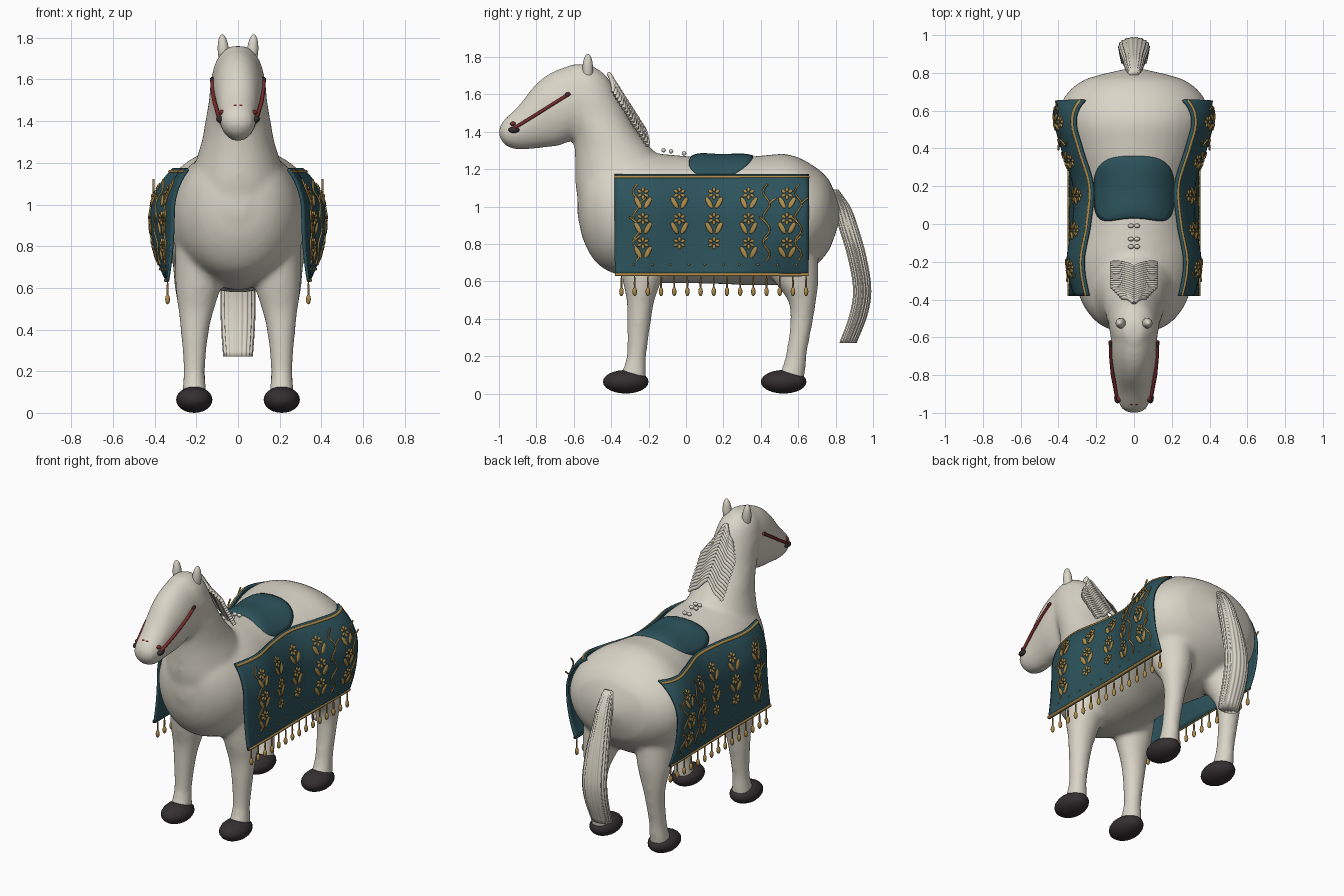
import bpy, bmesh, math
from mathutils import Vector, Matrix

old = bpy.data.objects.get("Cube")
if old:
    bpy.data.objects.remove(old, do_unlink=True)


def material(name, rgb):
    m = bpy.data.materials.new(name)
    m.use_nodes = True
    m.diffuse_color = (*rgb, 1)
    bsdf = m.node_tree.nodes["Principled BSDF"]
    bsdf.inputs["Base Color"].default_value = (*rgb, 1)
    bsdf.inputs["Roughness"].default_value = 0.7
    return m


IVORY = material("ivory", (0.70, 0.66, 0.57))
TEAL = material("teal_cloth", (0.025, 0.085, 0.105))
GOLD = material("gold_thread", (0.42, 0.26, 0.07))
DARK = material("dark_hoof", (0.035, 0.028, 0.03))
RED = material("red_leather", (0.19, 0.025, 0.025))


def finish(name, bm, mat, mirror=False):
    bmesh.ops.recalc_face_normals(bm, faces=bm.faces)
    me = bpy.data.meshes.new(name)
    bm.to_mesh(me)
    bm.free()
    me.polygons.foreach_set("use_smooth", [True] * len(me.polygons))
    me.materials.append(mat)
    ob = bpy.data.objects.new(name, me)
    bpy.context.collection.objects.link(ob)
    if mirror:
        ob.modifiers.new("Mirror", 'MIRROR').use_mirror_merge = False
    return ob


def sample(rows, t):
    """Smooth interpolation of rows keyed by their first number."""
    i = 0
    while i < len(rows) - 2 and t > rows[i + 1][0]:
        i += 1
    slope = lambda a, b, c: (rows[b][c] - rows[a][c]) / (rows[b][0] - rows[a][0])
    h = rows[i + 1][0] - rows[i][0]
    s = (t - rows[i][0]) / h
    out = []
    for c in range(1, len(rows[0])):
        m0 = slope(max(i - 1, 0), i + 1, c) * h
        m1 = slope(i, min(i + 2, len(rows) - 1), c) * h
        out.append((2*s**3 - 3*s*s + 1) * rows[i][c] + (s**3 - 2*s*s + s) * m0
                   + (3*s*s - 2*s**3) * rows[i + 1][c] + (s**3 - s*s) * m1)
    return out


def loft(bm, rows, section, steps=28, sides=28, ridge=0.0, lobes=1):
    """section(key, values) gives centre and the two half axes of each ring."""
    rings = []
    for k in range(steps + 1):
        t = rows[0][0] + (rows[-1][0] - rows[0][0]) * k / steps
        c, a, b = map(Vector, section(t, sample(rows, t)))
        ring = []
        for j in range(sides):
            w = math.tau * j / sides
            r = 1 + ridge * math.cos(lobes * w)
            ring.append(bm.verts.new(c + (a * math.cos(w) + b * math.sin(w)) * r))
        rings.append(ring)
    for p, q in zip(rings, rings[1:]):
        for j in range(sides):
            n = (j + 1) % sides
            bm.faces.new((p[j], p[n], q[n], q[j]))
    bm.faces.new(rings[0])
    bm.faces.new(rings[-1])


def blob(bm, loc, radii, rot=Matrix.Identity(4), u=20, v=12):
    mat = Matrix.Translation(loc) @ rot @ Matrix.Diagonal((*radii, 1))
    bmesh.ops.create_uvsphere(bm, u_segments=u, v_segments=v, radius=1, matrix=mat)


def tubes(name, paths, radius, mat):
    cu = bpy.data.curves.new(name, 'CURVE')
    cu.dimensions = '3D'
    cu.bevel_depth, cu.bevel_resolution, cu.use_fill_caps = radius, 1, True
    for path in paths:
        for sx in (-1, 1):
            sp = cu.splines.new('POLY')
            sp.points.add(len(path) - 1)
            for p, (x, y, z) in zip(sp.points, path):
                p.co = (x * sx, y, z, 1)
            sp.use_smooth = True
    cu.materials.append(mat)
    ob = bpy.data.objects.new(name, cu)
    bpy.context.collection.objects.link(ob)
    bpy.ops.object.select_all(action='DESELECT')
    ob.select_set(True)
    bpy.context.view_layer.objects.active = ob
    bpy.ops.object.convert(target='MESH')


# Trunk rows: y, centre z, half width, half height
TRUNK = [(-.58, 1.0, .04, .05), (-.55, 1.0, .15, .18), (-.48, .98, .235, .28), (-.38, .96, .29, .32),
         (-.2, .94, .33, .345), (0, .93, .30, .34), (.2, .92, .297, .335), (.4, .925, .36, .347),
         (.55, .935, .395, .343), (.67, .945, .37, .28), (.77, .955, .25, .18), (.82, .96, .05, .04)]
# Neck rows: z, front y, back y, half width
NECK = [(.95, -.56, 0, .26), (1.1, -.59, -.03, .24), (1.2, -.592, -.09, .207), (1.3, -.595, -.175, .175),
        (1.4, -.61, -.26, .157), (1.5, -.66, -.32, .14), (1.6, -.70, -.37, .13), (1.7, -.68, -.425, .10),
        (1.76, -.62, -.51, .045)]
# Head rows: y, bottom z, top z, half width
HEAD = [(-1, 1.375, 1.42, .03), (-.985, 1.345, 1.45, .06), (-.95, 1.317, 1.485, .08),
        (-.89, 1.303, 1.545, .09), (-.82, 1.308, 1.635, .10), (-.755, 1.315, 1.695, .112),
        (-.68, 1.325, 1.735, .122), (-.58, 1.37, 1.758, .122), (-.48, 1.45, 1.73, .1)]
# Leg rows: z, centre x, centre y, half width, half depth
FRONT_LEG = [(.06, .21, -.29, .06, .075), (.13, .21, -.275, .053, .06), (.2, .21, -.265, .048, .05),
             (.4, .207, -.25, .066, .062), (.5, .2, -.243, .084, .072), (.6, .192, -.235, .105, .10),
             (.78, .18, -.22, .12, .14)]
BACK_LEG = [(.06, .21, .55, .06, .075), (.13, .21, .575, .053, .062), (.2, .21, .588, .048, .053),
            (.4, .208, .62, .06, .058), (.5, .203, .62, .08, .073), (.6, .195, .59, .105, .115),
            (.85, .18, .52, .14, .18)]

# Horse: overlapping lofts fused and relaxed into one skin
bm = bmesh.new()
loft(bm, TRUNK, lambda y, v: ((0, y, v[0]), (v[1], 0, 0), (0, 0, v[2])), 56, 40)
loft(bm, NECK, lambda z, v: ((0, (v[0] + v[1]) / 2, z), (v[2], 0, 0), (0, (v[1] - v[0]) / 2, 0)))
loft(bm, HEAD, lambda y, v: ((0, y, (v[0] + v[1]) / 2), (v[2], 0, 0), (0, 0, (v[1] - v[0]) / 2)))
for leg in (FRONT_LEG, BACK_LEG):
    for sx in (-1, 1):
        loft(bm, leg, lambda z, v: ((sx * v[0], v[1], z), (v[2] + .003, 0, 0), (0, v[3] + .003, 0)))
horse = finish("horse_body", bm, IVORY)
fuse = horse.modifiers.new("Fuse", 'REMESH')
fuse.mode, fuse.voxel_size, fuse.use_smooth_shade = 'VOXEL', 0.016, True
relax = horse.modifiers.new("Relax", 'SMOOTH')
relax.factor, relax.iterations = 0.5, 8

# Ears and hooves
bm = bmesh.new()
blob(bm, (.07, -.525, 1.735), (.027, .028, .082), Matrix.Rotation(.08, 4, 'Y'))
finish("ears", bm, IVORY, True)
bm = bmesh.new()
for y in (-.322, .522):
    blob(bm, (.21, y, .063), (.087, .122, .063))
finish("hooves", bm, DARK, True)

# Tail: ridged bundle of hair, rows are z, centre y, half width, half depth
TAIL = [(.27, .866, .068, .045), (.42, .922, .078, .047), (.556, .942, .08, .047), (.74, .912, .072, .049),
        (.9, .865, .055, .05), (1.0, .835, .048, .042), (1.09, .80, .03, .015)]
bm = bmesh.new()
loft(bm, TAIL, lambda z, v: ((0, v[0], z), (v[1], 0, 0), (0, v[2], 0)), 30, 108, .05, 18)
finish("tail", bm, IVORY)

# Mane: locks sweeping out and down from the crest
locks = []
for i in range(17):
    start, reach = i / 17 * .78, .06 + .06 * min(1, i / 5)
    lock = []
    for k in range(9):
        u = k / 8
        t = start + .26 * u
        lock.append((reach * u, -.415 + .25 * t - .04 * u * u, 1.71 - .39 * t + .006 * math.sin(9 * u)))
    locks.append(lock)
tubes("mane", locks, .012, IVORY)
bm = bmesh.new()
for y in (-.12, -.08, -.01):
    blob(bm, (.016, y, 1.283 - .15 * y), (.016, .012, .012), u=10, v=6)
finish("mane_tufts", bm, IVORY, True)


def drape(y, z):
    """Half width of the hanging cloth at a point along the side."""
    zc, rx, rz = sample(TRUNK, y)
    if z > zc:
        return rx * math.sqrt(max(0, 1 - ((z - zc) / rz) ** 2)) + .02
    return rx + .02 + (.338 - rx - .02) * ((zc - z) / (zc - .63)) ** 2


def on_cloth(y, z, lift=.01):
    return Vector((drape(y, z) + lift, y, z))


def cloth_frame(y, z, turn):
    e = .01
    ty = (on_cloth(y + e, z) - on_cloth(y - e, z)).normalized()
    tz = (on_cloth(y, z + e) - on_cloth(y, z - e)).normalized()
    n = ty.cross(tz).normalized()
    return Matrix((n, ty, n.cross(ty))).transposed().to_4x4() @ Matrix.Rotation(turn, 4, 'X')


# Side cloths
Y0, Y1, Z0, Z1 = -.38, .655, .63, 1.17
NY, NZ = 48, 20
bm = bmesh.new()
grid = [[bm.verts.new(on_cloth(Y0 + (Y1 - Y0) * i / NY, Z0 + (Z1 - Z0) * j / NZ, 0))
         for j in range(NZ + 1)] for i in range(NY + 1)]
for i in range(NY):
    for j in range(NZ):
        bm.faces.new((grid[i][j], grid[i + 1][j], grid[i + 1][j + 1], grid[i][j + 1]))
cloth = finish("side_cloth", bm, TEAL, True)
thick = cloth.modifiers.new("Thickness", 'SOLIDIFY')
thick.thickness, thick.offset = .014, 0

# Gold borders and climbing vines
tubes("cloth_borders", [[on_cloth(Y0 + (Y1 - Y0) * i / NY, z, .006) for i in range(NY + 1)]
                        for z in (Z0 + .006, Z1 - .012)], .009, GOLD)
vines = []
for y0, out in ((-.265, 0), (.43, .36), (.6, .405)):
    vine = []
    for k in range(25):
        y, z = y0 + .018 * math.sin(k * .8), .71 + .41 * k / 24
        p = on_cloth(y, z)
        p.x = max(p.x, out if z > .85 else 0)
        vine.append(p)
    vines.append(vine)
    for k in (6, 12, 18):
        side = 1 if k % 4 else -1
        vines.append([vine[k], vine[k] + Vector((.003, .035 * side, .03))])
tubes("vines", vines, .005, GOLD)

# Embroidered flowers with leaf pairs, and small dots
bm = bmesh.new()
for col, y in enumerate((-.23, -.035, .15, .335, .54)):
    for row, z in enumerate((1.07, .935, .805)):
        for k in range(6):
            a = math.tau * k / 6
            py, pz = y + .021 * math.sin(a), z + .021 * math.cos(a)
            blob(bm, on_cloth(py, pz), (.006, .009, .013), cloth_frame(py, pz, -a), 8, 6)
        if row == 2 and col in (1, 2):
            continue
        for s in (-1, 1):
            py, pz = y + .026 * s, z - .05
            blob(bm, on_cloth(py, pz), (.006, .014, .036), cloth_frame(py, pz, -.5 * s), 10, 6)
    for s in (-1, 1):
        blob(bm, on_cloth(y + .05 * s, .69), (.005, .006, .006), u=8, v=6)
finish("flowers", bm, GOLD, True)

# Tassels
bm = bmesh.new()
for i in range(15):
    y = -.345 + .0705 * i
    x = drape(y, Z0)
    blob(bm, (x, y, .59), (.005, .005, .045), u=8, v=8)
    blob(bm, (x, y, .545), (.012, .012, .024), u=10, v=8)
finish("tassels", bm, GOLD, True)

# Saddle pad: rounded patch laid over the back
bm = bmesh.new()
rings = []
for k in range(1, 13):
    r, ring = k / 12, []
    for j in range(48):
        c, s = math.cos(math.tau * j / 48), math.sin(math.tau * j / 48)
        x = .215 * r * math.copysign(abs(c) ** .65, c)
        y = .165 + .195 * r * math.copysign(abs(s) ** .65, s)
        if s < 0:
            y += .06 * r * -s * (1 - (x / .2) ** 2)
        zc, rx, rz = sample(TRUNK, y)
        z = zc + rz * math.sqrt(1 - (x / rx) ** 2) + .004 + .022 * (1 - r ** 4)
        ring.append(bm.verts.new((x, y, z)))
    if rings:
        for j in range(48):
            n = (j + 1) % 48
            bm.faces.new((rings[-1][j], ring[j], ring[n], rings[-1][n]))
    else:
        bm.faces.new(ring)
    rings.append(ring)
pad = finish("saddle_pad", bm, TEAL)
pad.modifiers.new("Thickness", 'SOLIDIFY').thickness = .03

# Bridle: cheek straps, dark end studs and red nose marks
tubes("cheek_straps", [[(.124, -.62, 1.605), (.122, -.7, 1.555), (.113, -.8, 1.492), (.088, -.93, 1.412)]],
      .010, RED)
bm = bmesh.new()
blob(bm, (.088, -.92, 1.41), (.017, .03, .017), u=12, v=8)
blob(bm, (.124, -.635, 1.598), (.011, .013, .012), u=12, v=8)
finish("bridle_studs", bm, DARK, True)
bm = bmesh.new()
blob(bm, (.075, -.925, 1.442), (.018, .016, .012), u=12, v=8)
blob(bm, (.011, -.945, 1.472), (.018, .016, .009), u=12, v=8)
finish("nose_marks", bm, RED, True)
